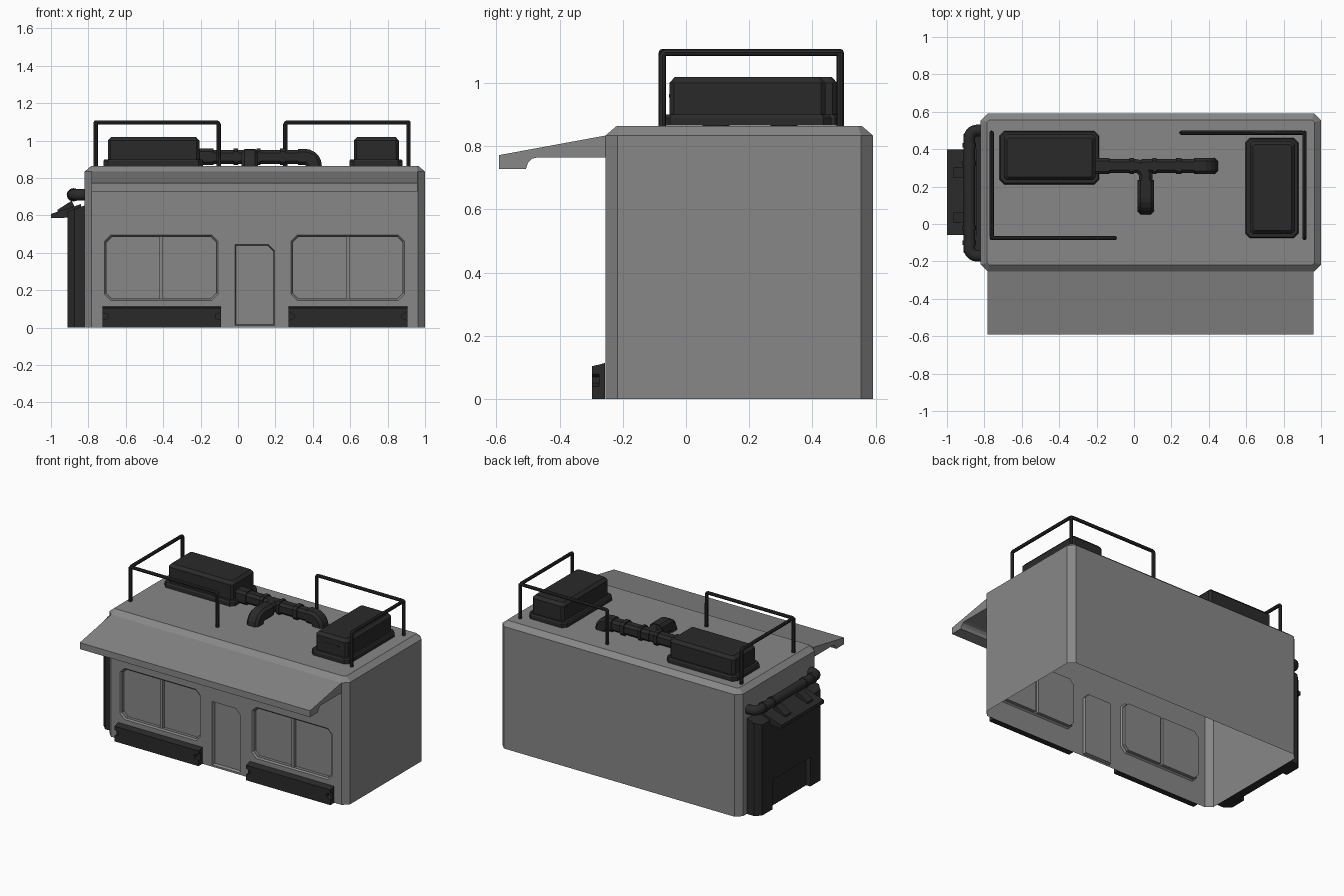
import bpy, bmesh, math
from mathutils import Vector

if "Cube" in bpy.data.objects:
    bpy.data.objects.remove(bpy.data.objects["Cube"])


def material(name, v):
    m = bpy.data.materials.new(name)
    m.diffuse_color = (v, v, v, 1)
    m.use_nodes = True
    m.node_tree.nodes["Principled BSDF"].inputs["Base Color"].default_value = m.diffuse_color
    return m


dark = material("dark_metal", 0.023)
wall = material("wall_grey", 0.242)


def add(name, mesh, mat):
    ob = bpy.data.objects.new(name, mesh)
    bpy.context.collection.objects.link(ob)
    mesh.materials.append(mat)
    return ob


def loft(name, rings, mat=dark):
    """Skin a stack of equal-length rings and cap both ends."""
    bm = bmesh.new()
    vs = [[bm.verts.new(p) for p in r] for r in rings]
    n = len(rings[0])
    for a, b in zip(vs, vs[1:]):
        for i in range(n):
            j = (i + 1) % n
            bm.faces.new((a[i], a[j], b[j], b[i]))
    bm.faces.new(vs[0][::-1])
    bm.faces.new(vs[-1])
    bmesh.ops.recalc_face_normals(bm, faces=bm.faces)
    me = bpy.data.meshes.new(name)
    bm.to_mesh(me)
    bm.free()
    return add(name, me, mat)


def octa(a0, a1, b0, b1, c):
    """Rectangle with chamfered corners."""
    return [(a0 + c, b0), (a1 - c, b0), (a1, b0 + c), (a1, b1 - c),
            (a1 - c, b1), (a0 + c, b1), (a0, b1 - c), (a0, b0 + c)]


def at_z(pts, z): return [(a, b, z) for a, b in pts]
def at_y(pts, y): return [(a, y, b) for a, b in pts]
def at_x(pts, x): return [(x, a, b) for a, b in pts]
def rect(a0, a1, b0, b1): return [(a0, b0), (a1, b0), (a1, b1), (a0, b1)]


def cut(ob, cutter):
    cutter.hide_render = True
    m = ob.modifiers.new("cut", 'BOOLEAN')
    m.operation, m.solver, m.object = 'DIFFERENCE', 'EXACT', cutter
    dg = bpy.context.evaluated_depsgraph_get()
    me = bpy.data.meshes.new_from_object(ob.evaluated_get(dg))
    ob.modifiers.clear()
    ob.data = me
    bpy.data.objects.remove(cutter)


def fillet(pts, r, n=5):
    """Round the right-angle corners of a path."""
    P = [Vector(p) for p in pts]
    out = [P[0]]
    for o, p, q in zip(P, P[1:], P[2:]):
        a, b = (o - p).normalized(), (q - p).normalized()
        c = p + (a + b) * r
        for k in range(n + 1):
            t = math.pi / 2 * k / n
            out.append(c - r * (b * math.cos(t) + a * math.sin(t)))
    return out + [P[-1]]


def tube(name, pts, r, res=4):
    cu = bpy.data.curves.new(name, 'CURVE')
    cu.dimensions = '3D'
    cu.bevel_depth, cu.bevel_resolution, cu.use_fill_caps = r, res, True
    s = cu.splines.new('POLY')
    s.points.add(len(pts) - 1)
    for sp, p in zip(s.points, pts):
        sp.co = (*p, 1)
    tmp = bpy.data.objects.new(name + "_path", cu)
    bpy.context.collection.objects.link(tmp)
    dg = bpy.context.evaluated_depsgraph_get()
    me = bpy.data.meshes.new_from_object(tmp.evaluated_get(dg))
    bpy.data.objects.remove(tmp)
    me.materials.clear()
    ob = add(name, me, dark)
    bpy.ops.object.select_all(action='DESELECT')
    ob.select_set(True)
    bpy.context.view_layer.objects.active = ob
    bpy.ops.object.shade_smooth_by_angle(angle=math.radians(40))


def duct(name, pts, w, side, c=0.016):
    """Sweep a chamfered square along a flat path; side is the path plane's normal."""
    P, side = [Vector(p) for p in pts], Vector(side)
    rings = []
    for i, p in enumerate(P):
        t = (P[min(i + 1, len(P) - 1)] - P[max(i - 1, 0)]).normalized()
        if i == 0 or i == len(P) - 1:  # square-cut ends
            k = max(range(3), key=lambda j: abs(t[j]))
            t = Vector([math.copysign(1, t[k]) if j == k else 0 for j in range(3)])
        up = t.cross(side)
        rings.append([p + side * a + up * b for a, b in octa(-w, w, -w, w, c)])
    loft(name, rings)


# Cabin shell with chamfered corners
FRONT = -0.255
foot = octa(-0.82, 1.0, FRONT, 0.592, 0.038)
roof = octa(-0.785, 0.965, FRONT + 0.035, 0.557, 0.012)
body = loft("cabin_shell", [at_z(foot, 0), at_z(foot, 0.834), at_z(roof, 0.864)], wall)

# Recessed windows with sloped reveals, each with two panes
for x0, x1 in ((-0.713, -0.107), (0.283, 0.89)):
    mid = (x0 + x1) / 2
    frame = octa(x0, x1, 0.145, 0.495, 0.033)
    inset = octa(x0 + 0.008, x1 - 0.008, 0.153, 0.487, 0.03)
    cut(body, loft("window_cutter", [at_y(frame, -0.4), at_y(frame, FRONT), at_y(inset, FRONT + 0.01)], wall))
    lo, hi, c = 0.155, 0.485, 0.03
    for edge, inner in ((x0 + 0.01, mid - 0.01), (x1 - 0.01, mid + 0.01)):
        s = c if edge < inner else -c
        pane = [(inner, lo), (edge + s, lo), (edge, lo + c), (edge, hi - c), (edge + s, hi), (inner, hi)]
        cut(body, loft("pane_cutter", [at_y(pane, -0.4), at_y(pane, FRONT + 0.03)], wall))

# Recessed door with one clipped corner
def door(d):
    return [(-0.017 + d, 0.012 + d), (0.195 - d, 0.012 + d), (0.195 - d, 0.41), (0.16, 0.445 - d), (-0.017 + d, 0.445 - d)]
cut(body, loft("door_cutter", [at_y(door(0), -0.4), at_y(door(0), FRONT), at_y(door(0.006), FRONT + 0.02)], wall))

# The cabin is open underneath
bm = bmesh.new()
bm.from_mesh(body.data)
bmesh.ops.delete(bm, geom=[f for f in bm.faces if all(v.co.z < 0.001 for v in f.verts)], context='FACES')
bm.to_mesh(body.data)
bm.free()

# Awning
arc = [(-0.47 - 0.035 * math.cos(t), 0.73 + 0.035 * math.sin(t))
       for t in (math.pi / 6, math.pi / 3, math.pi / 2)]
awn = [(FRONT, 0.834), (-0.592, 0.772), (-0.592, 0.728), (-0.507, 0.728)] + arc + [(FRONT, 0.765)]
loft("awning", [at_x(awn, -0.782), at_x(awn, 0.96)], wall)

# Planter boxes under the windows, notched at the front of each end
for x0, x1 in ((-0.725, -0.09), (0.27, 0.907)):
    loft("planter_back", [at_y(rect(x0, x1, 0, 0.114), FRONT - 0.002), at_y(rect(x0, x1, 0, 0.109), -0.275)])
    n = 0.03

    def outline(top):
        return [(x0, 0), (x1, 0), (x1, 0.04), (x1 - n, 0.05), (x1 - n, 0.07), (x1, 0.08),
                (x1, top), (x0, top), (x0, 0.08), (x0 + n, 0.07), (x0 + n, 0.05), (x0, 0.04)]
    loft("planter_front", [at_y(outline(0.109), -0.275), at_y(outline(0.104), -0.298)])

# Rooftop machine units: flanged base and chamfered housing
for x0, x1, y0, y1 in ((-0.72, -0.187, 0.212, 0.497), (0.595, 0.88, -0.075, 0.46)):
    base = octa(x0, x1, y0, y1, 0.025)
    loft("roof_unit_base", [at_z(base, 0.865), at_z(base, 0.89),
                            at_z(octa(x0 + .006, x1 - .006, y0 + .006, y1 - .006, 0.024), 0.9)])
    x0, x1, y0, y1 = x0 + 0.024, x1 - 0.02, y0 + 0.022, y1 - 0.018
    h = octa(x0, x1, y0, y1, 0.015)
    loft("roof_unit_housing", [at_z(h, 0.895), at_z(h, 1.0),
                               at_z(octa(x0 + .018, x1 - .018, y0 + .018, y1 - .018, 0.008), 1.02)])
loft("roof_unit_slot", [at_y(rect(0.68, 0.8, 0.955, 0.965), y) for y in (-0.0545, -0.04)])

# Roof ducts: square section with flat-sided elbows, and collars
Z, Y, X = 0.913, 0.31, 0.063
duct("duct_left", fillet([(-0.21, Y, Z), (X, Y, Z), (X, 0.2, Z)], 0.055), 0.037, (0, 0, 1))
duct("duct_front_elbow", fillet([(X, 0.235, Z), (X, 0.095, Z), (X, 0.095, 0.864)], 0.048), 0.043, (1, 0, 0))
duct("duct_right", [(0.04, Y, Z), (0.34, Y, Z)], 0.037, (0, 1, 0))
duct("duct_right_elbow", fillet([(0.32, Y, Z), (0.405, Y, Z), (0.405, Y, 0.864)], 0.048), 0.043, (0, 1, 0))
for a, b in ((-0.21, -0.13), (-0.025, 0.0), (0.1, 0.12), (0.225, 0.255)):
    duct("duct_collar", [(a, Y, Z), (b, Y, Z)], 0.044, (0, 1, 0))

# Roof guard rails
T, r = 1.097, 0.0115
for a, c, b in ([(-0.761, 0.488), (-0.761, -0.075), (-0.103, -0.075)],
                [(0.253, 0.488), (0.912, 0.488), (0.912, -0.075)]):
    path = [(*a, 0.864), (*a, T), (*c, T), (*b, T), (*b, 0.864)]
    tube("guard_rail", fillet(path, 0.012, 2), r, 2)
    tube("guard_rail_corner_post", [(*c, 0.864), (*c, T)], r, 2)

# Side service cabinet with sloping top and a recess at the bottom
plan = [(-0.821, 0.515), (-0.875, 0.515), (-0.912, 0.48), (-0.912, -0.15), (-0.875, -0.185), (-0.821, -0.185)]
cab = loft("side_cabinet", [at_z(plan, 0), [(x, y, 0.62 + (x + 0.912) * 0.36) for x, y in plan]])
cut(cab, loft("recess_cutter", [at_x(rect(-0.04, 0.37, -0.1, 0.2), x) for x in (-1.1, -0.88)]))

# Hood over the cabinet and its two brackets
hood = [(-1.0, 0.585), (-1.0, 0.608), (-0.84, 0.66), (-0.84, 0.62), (-0.91, 0.588)]
loft("cabinet_hood", [at_y(hood, -0.06), at_y(hood, 0.397)])
arm = [(-0.965, 0.605), (-0.965, 0.63), (-0.89, 0.678), (-0.875, 0.65)]
for y in (0.035, 0.275):
    loft("hood_bracket", [at_y(arm, y - 0.03), at_y(arm, y + 0.03)])

# Side pipe with flanges
tube("side_pipe", fillet([(-0.815, 0.5, 0.71), (-0.88, 0.5, 0.71), (-0.88, -0.17, 0.71), (-0.815, -0.17, 0.71)], 0.04), 0.031)
for y in (0.42, 0.325, -0.02, -0.1):
    tube("pipe_flange", [(-0.88, y - 0.012, 0.71), (-0.88, y + 0.012, 0.71)], 0.036)
